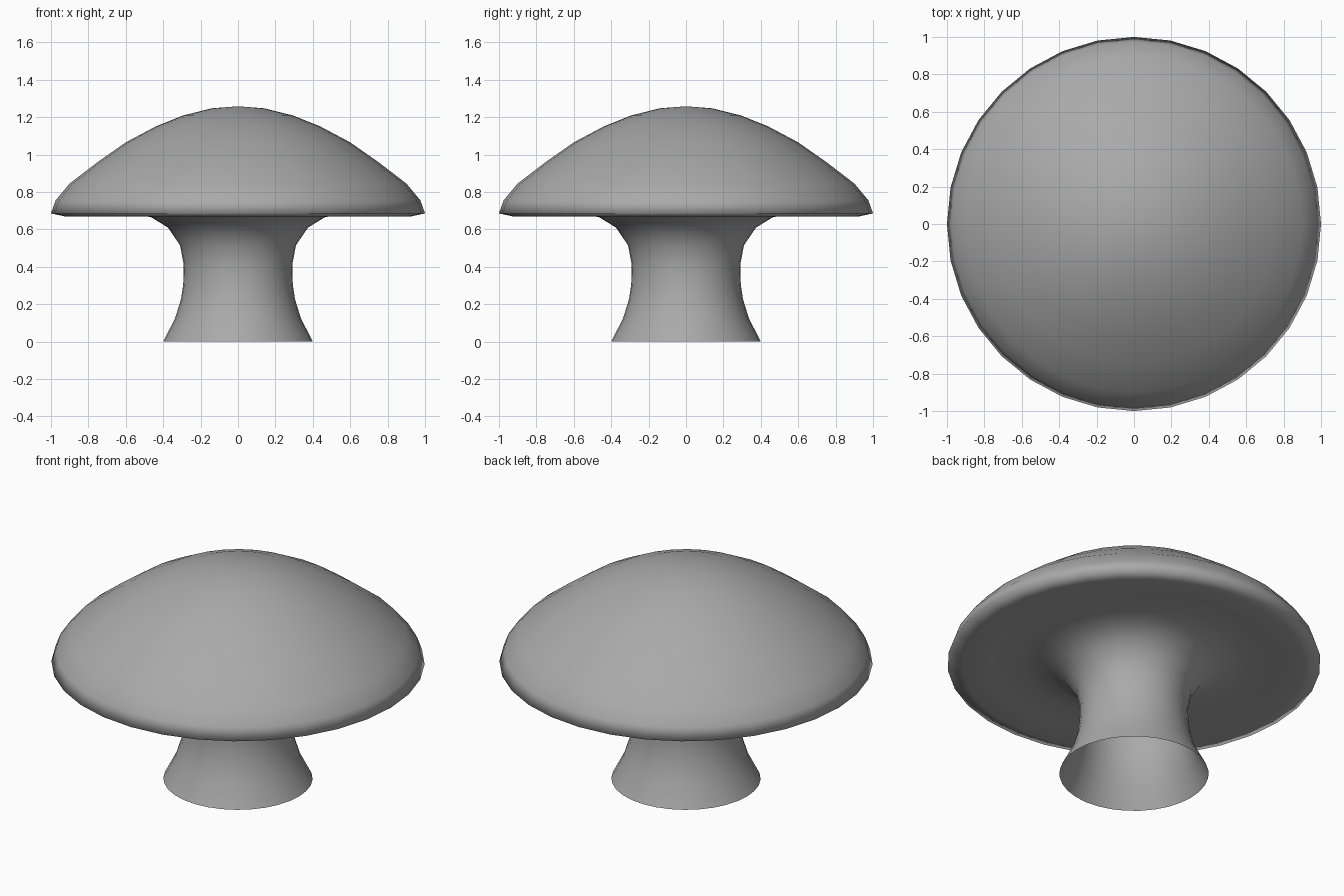
import bpy
import bmesh
from math import cos, sin, tau

cube = bpy.data.objects.get("Cube")
if cube:
    bpy.data.objects.remove(cube, do_unlink=True)

SIDES = 32

grey = bpy.data.materials.new("mid_grey")
grey.use_nodes = True
colour = (0.4, 0.4, 0.4, 1)
grey.diffuse_color = colour
grey.node_tree.nodes["Principled BSDF"].inputs["Base Color"].default_value = colour


def lathe(name, profile):
    """Revolve (radius, height) points, listed bottom to top, around z."""
    bm = bmesh.new()
    rings = []
    for r, z in profile:
        if r == 0:
            rings.append([bm.verts.new((0, 0, z))] * SIDES)
        else:
            rings.append([bm.verts.new((r * cos(tau * i / SIDES), r * sin(tau * i / SIDES), z))
                          for i in range(SIDES)])
    for low, high in zip(rings, rings[1:]):
        for i in range(SIDES):
            j = (i + 1) % SIDES
            corners = [low[i], low[j], high[j], high[i]]
            bm.faces.new(list(dict.fromkeys(corners)))
    mesh = bpy.data.meshes.new(name)
    bm.to_mesh(mesh)
    bm.free()
    mesh.materials.append(grey)
    mesh.shade_smooth()
    obj = bpy.data.objects.new(name, mesh)
    bpy.context.collection.objects.link(obj)
    return obj


# Hollow stem open at the foot, flaring into the underside and over the domed cap
stem = [(0.40, 0), (0.337, 0.123), (0.305, 0.225), (0.293, 0.305),
        (0.29, 0.41), (0.31, 0.515), (0.375, 0.61), (0.465, 0.665)]
underside = [(0.60, 0.69), (0.77, 0.677), (0.92, 0.668)]
cap = [(1.0, 0.685), (0.975, 0.755), (0.90, 0.845), (0.75, 0.96), (0.60, 1.065),
       (0.44, 1.15), (0.29, 1.21), (0.14, 1.247), (0, 1.258)]
lathe("mushroom_knob", stem + underside + cap)
